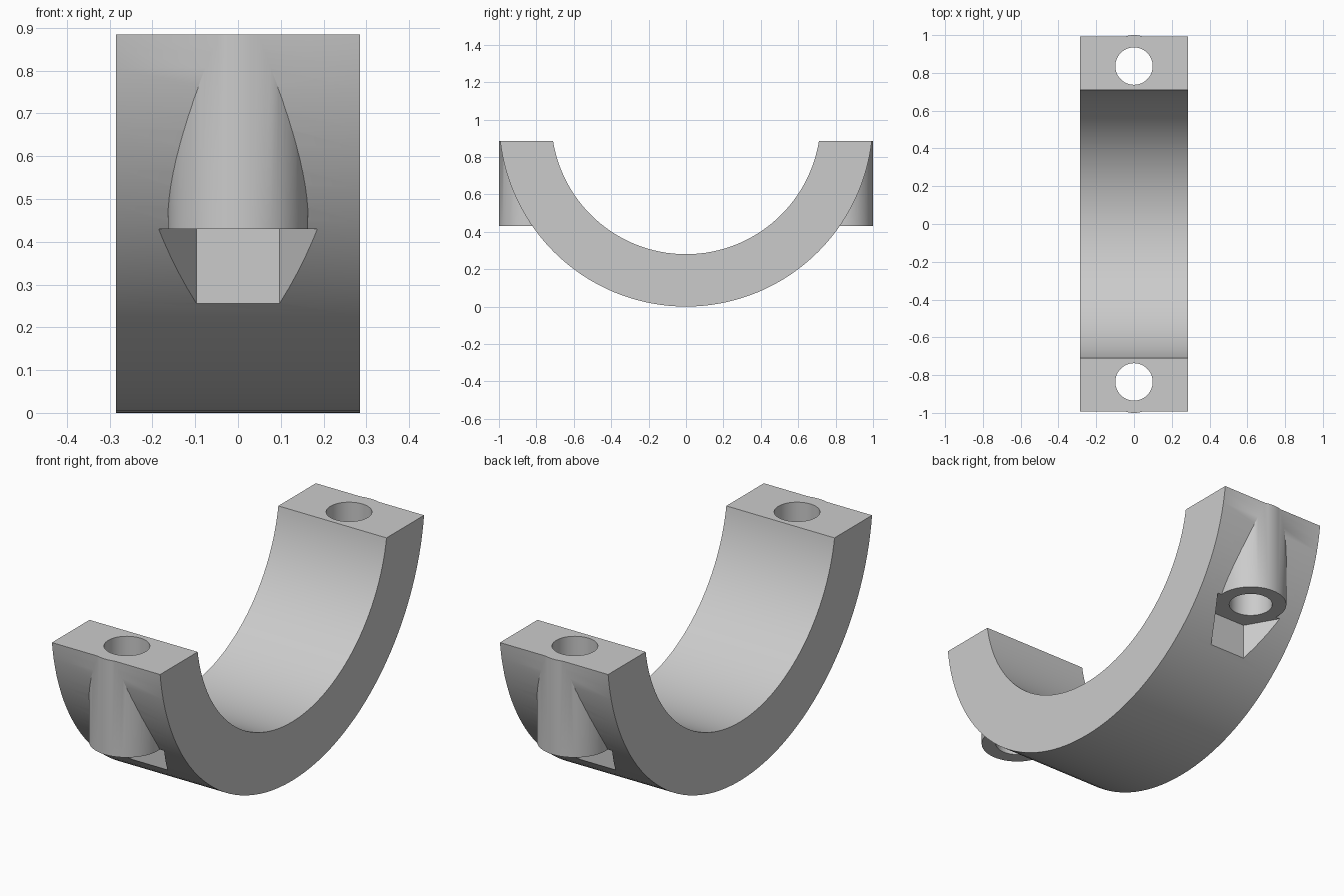
import bpy
import math
from mathutils import Matrix

cube = bpy.data.objects.get("Cube")
if cube:
    bpy.data.objects.remove(cube, do_unlink=True)

# Main dimensions
OUTER, INNER, WIDTH = 1.0, 0.72, 0.57
TOP, SEAT = 0.885, 0.43
BOLT_Y, BOSS_R, BORE_R, HEX_R = 0.836, 0.164, 0.099, 0.194

grey = bpy.data.materials.new("light grey")
grey.use_nodes = True
colour = (0.6, 0.6, 0.6, 1)
grey.diffuse_color = colour
grey.node_tree.nodes["Principled BSDF"].inputs["Base Color"].default_value = colour


def prism(name, sides, radius, depth, location, rotation=(0, 0, 0)):
    bpy.ops.mesh.primitive_cylinder_add(vertices=sides, radius=radius, depth=depth,
                                        location=location, rotation=rotation)
    obj = bpy.context.object
    obj.name = name
    obj.data.materials.append(grey)
    return obj


def upright(name, sides, radius, y, low, high, turn=0):
    return prism(name, sides, radius, high - low, (0, y, (low + high) / 2), (0, 0, turn))


def combine(target, tool, operation):
    bpy.ops.object.select_all(action="DESELECT")
    bpy.context.view_layer.objects.active = target
    target.select_set(True)
    mod = target.modifiers.new(tool.name, "BOOLEAN")
    mod.operation, mod.object, mod.solver = operation, tool, "EXACT"
    bpy.ops.object.modifier_apply(modifier=mod.name)
    bpy.data.objects.remove(tool, do_unlink=True)


# Outer drum lying along x
across = (0, math.pi / 2, 0)
clamp = prism("half_clamp", 128, OUTER, WIDTH, (0, 0, OUTER), across)

# Bolt bosses on both ends
for y in (-BOLT_Y, BOLT_Y):
    combine(clamp, upright("boss", 64, BOSS_R, y, 0.3, 1.1), "UNION")

# Inner pipe seat
combine(clamp, prism("pipe_cutter", 128, INNER, 2, (0, 0, OUTER), across), "DIFFERENCE")

# Flat mating faces
bpy.ops.mesh.primitive_cube_add(size=4, location=(0, 0, TOP + 2))
top_cutter = bpy.context.object
top_cutter.name = "top_cutter"
top_cutter.data.materials.append(grey)
combine(clamp, top_cutter, "DIFFERENCE")

# Hexagonal nut pockets and round bolt holes
for y in (-BOLT_Y, BOLT_Y):
    combine(clamp, upright("nut_cutter", 6, HEX_R, y, -0.2, SEAT, math.pi / 6), "DIFFERENCE")
    combine(clamp, upright("bore_cutter", 64, BORE_R, y, 0.2, 1.2), "DIFFERENCE")

# Bake the transform and shade
clamp.data.transform(clamp.matrix_world)
clamp.matrix_world = Matrix.Identity(4)
clamp.data.materials.clear()
clamp.data.materials.append(grey)
bpy.context.view_layer.objects.active = clamp
clamp.select_set(True)
bpy.ops.object.shade_smooth_by_angle(angle=math.radians(30))
